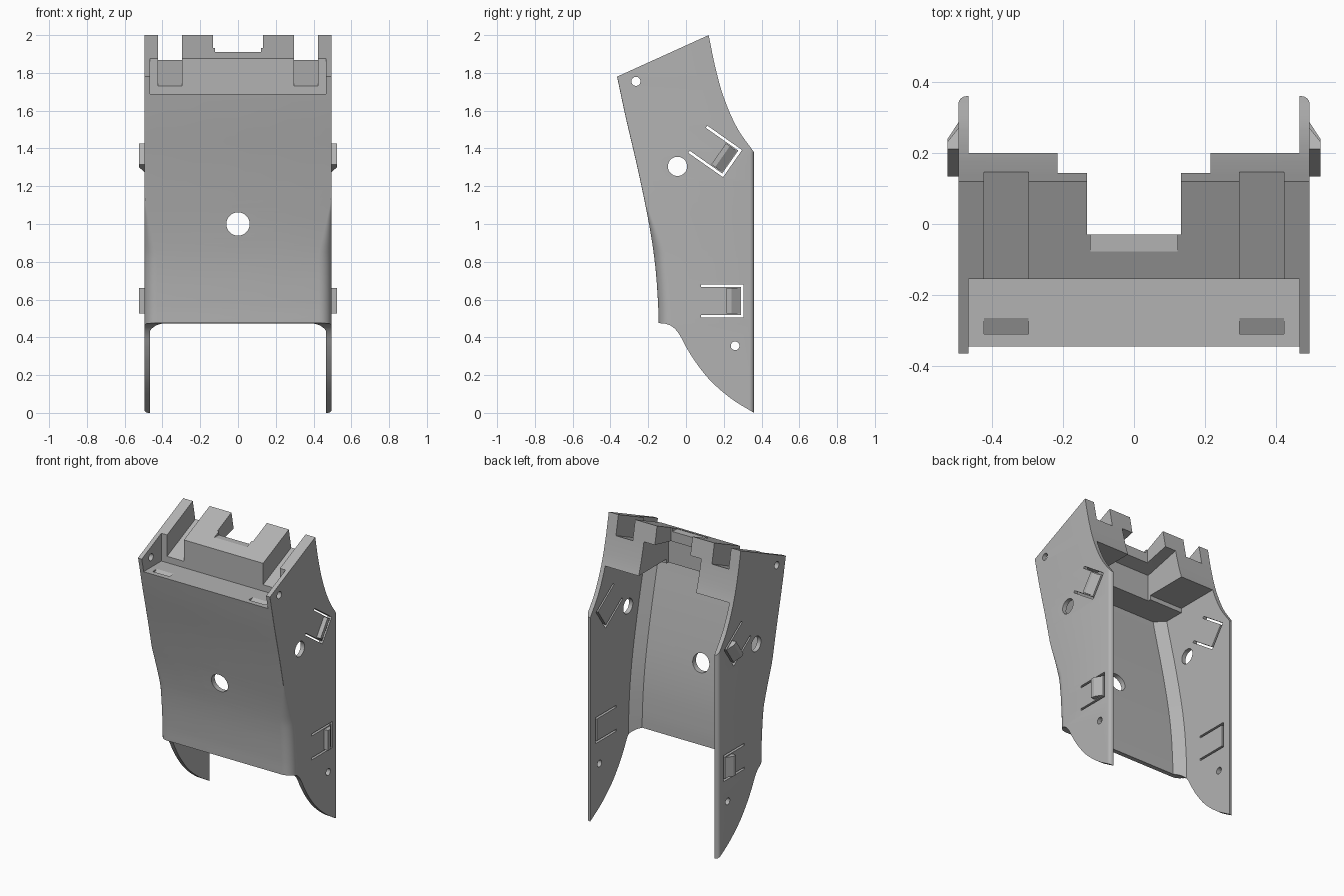
import bpy, bmesh, math
from mathutils import Matrix, Vector

cube = bpy.data.objects.get("Cube")
if cube:
    bpy.data.objects.remove(cube, do_unlink=True)

grey = bpy.data.materials.new("plain grey")
grey.use_nodes = True
colour = (0.45, 0.45, 0.45, 1)
grey.diffuse_color = colour
grey.node_tree.nodes["Principled BSDF"].inputs["Base Color"].default_value = colour


def loft(name, rings):
    """Closed solid through a list of matching point rings."""
    bm = bmesh.new()
    rows = [[bm.verts.new(p) for p in ring] for ring in rings]
    for a, b in zip(rows, rows[1:]):
        for i in range(len(a)):
            j = (i + 1) % len(a)
            bm.faces.new((a[i], a[j], b[j], b[i]))
    bm.faces.new(rows[0][::-1])
    bm.faces.new(rows[-1])
    bmesh.ops.recalc_face_normals(bm, faces=bm.faces)
    mesh = bpy.data.meshes.new(name)
    bm.to_mesh(mesh)
    bm.free()
    obj = bpy.data.objects.new(name, mesh)
    obj.data.materials.append(grey)
    bpy.context.collection.objects.link(obj)
    return obj


def prism(name, yz, x0, x1):
    """Side profile extruded across x."""
    return loft(name, [[(x, y, z) for y, z in yz] for x in (x0, x1)])


def box(name, x0, x1, y0, y1, z0, z1):
    return prism(name, [(y0, z0), (y1, z0), (y1, z1), (y0, z1)], x0, x1)


def circle(y, z, r, n=32):
    return [(y + r * math.cos(2 * math.pi * i / n), z + r * math.sin(2 * math.pi * i / n))
            for i in range(n)]


def boolean(target, tool, operation="DIFFERENCE"):
    mod = target.modifiers.new("cut", "BOOLEAN")
    mod.operation = operation
    mod.solver = "EXACT"
    mod.object = tool
    bpy.context.view_layer.objects.active = target
    bpy.ops.object.modifier_apply(modifier=mod.name)
    bpy.data.objects.remove(tool, do_unlink=True)


def smooth_path(points, steps=5):
    """Catmull-Rom curve through the points."""
    p = [Vector(q) for q in points]
    p = [2 * p[0] - p[1]] + p + [2 * p[-1] - p[-2]]
    out = []
    for a, b, c, d in zip(p, p[1:], p[2:], p[3:]):
        for i in range(steps):
            t = i / steps
            out.append(tuple(0.5 * (2 * b + (c - a) * t + (2 * a - 5 * b + 4 * c - d) * t * t
                                    + (3 * b - a - 3 * c + d) * t ** 3)))
    return out + [tuple(p[-2])]


# Side outline curves
front = smooth_path([(-0.145, 0.475), (-0.148, 0.58), (-0.16, 0.75), (-0.182, 0.92),
                     (-0.215, 1.1), (-0.262, 1.32), (-0.318, 1.56), (-0.365, 1.78)])
back = smooth_path([(0.12, 2.0), (0.155, 1.83), (0.2, 1.67), (0.27, 1.51), (0.36, 1.38)])
bottom = smooth_path([(0.36, 0.0), (0.24, 0.075), (0.13, 0.17), (0.05, 0.27), (0.0, 0.35),
                      (-0.035, 0.415), (-0.07, 0.455), (-0.11, 0.472), (-0.145, 0.475)])


def ring(z, y, half, r, segs, back_y, back_r):
    """Horizontal section with rounded front and back corners."""
    side = []
    for cy, rad, sign, n in ((back_y - back_r, back_r, 1, 4), (y + r, r, -1, segs)):
        arc = [math.pi / 2 * i / n for i in range(n + 1)]
        if sign > 0:
            arc.reverse()
        side += [(half - rad + rad * math.cos(a), cy + sign * rad * math.sin(a), z) for a in arc]
    return side + [(-px, py, pz) for px, py, pz in reversed(side)]


def corner(z):
    t = min(1, max(0, (1.12 - z) / 0.28))
    return 0.003 + 0.064 * t


# Outer shell: rounded loft trimmed to the side outline
spine = [(-0.145, -0.1)] + front + [(-0.42, 2.05)]
shell = loft("shell", [ring(z, y, 0.495, corner(z), 8, 0.36, 0.022) for y, z in spine])
boolean(shell, prism("outline", front[:-1] + [(-0.365, 1.78)] + back + bottom[:-1], -0.6, 0.6),
        "INTERSECT")

# Hollow inside with chamfered front corners
inner = [(-0.145, -0.2)] + [p for p in front if p[1] < 1.62] + [(-0.335, 1.64)]
boolean(shell, loft("hollow", [ring(z, y + 0.035, 0.466, 0.06, 1, 0.6, 0.01) for y, z in inner]))
boolean(shell, box("rear_hollow", -0.466, 0.466, -0.1, 0.6, 1.5, 1.67))
boolean(shell, prism("centre_hollow", [(-0.12, 1.55), (-0.12, 1.82), (0.14, 1.88),
                                       (0.6, 1.88), (0.6, 1.55)], -0.215, 0.215))

# Top ledge, notches and centre opening
boolean(shell, box("ledge", -0.466, 0.466, -0.6, -0.155, 1.687, 2.2))
boolean(shell, box("opening", -0.133, 0.133, -0.03, 0.6, 1.55, 2.2))
boolean(shell, box("opening_shelf", -0.122, 0.122, -0.078, 0.1, 1.908, 2.2))
for s in (-1, 1):
    x0, x1 = sorted((s * 0.297, s * 0.423))
    boolean(shell, prism("notch", [(-0.2, 1.71), (0.4, 1.982), (0.4, 2.3), (-0.2, 2.3)], x0, x1))
    boolean(shell, prism("ledge_recess", [(-0.31, 1.665), (-0.31, 1.75), (-0.265, 1.75),
                                          (-0.265, 1.687)], x0, x1))

# Round holes through the sides and the front
for y, z, r in ((-0.045, 1.305, 0.051), (0.26, 0.355, 0.023), (-0.265, 1.755, 0.024)):
    boolean(shell, prism("side_hole", circle(y, z, r), -0.7, 0.7))
boolean(shell, loft("front_hole", [[(a, y, 1.0 + b) for a, b in circle(0, 0, 0.062)]
                                   for y in (-0.5, 0.1)]))


# Snap clips: U-shaped slot with a wedge at the free end
def placed(points, y, z, angle):
    m = Matrix.Rotation(angle, 2)
    return [tuple(m @ Vector(p) + Vector((y, z))) for p in points]


def wedge(name, s, y, z, angle):
    rings = []
    for w in (-0.068, 0.068):
        section = [(0.47, -0.085), (0.525, -0.085), (0.525, -0.06), (0.495, -0.014), (0.47, -0.014)]
        spots = placed([(u, w) for _, u in section], y, z, angle)
        rings.append([(s * x, py, pz) for (x, _), (py, pz) in zip(section, spots)])
    return loft(name, rings)


slot = [(-0.22, 0.088), (0.005, 0.088), (0.005, -0.088), (-0.22, -0.088),
        (-0.22, -0.074), (-0.01, -0.074), (-0.01, 0.074), (-0.22, 0.074)]
clips = {"lower": (0.3, 0.593, 0.0), "upper": (0.2425, 1.3225, math.radians(-35))}
for level, (y, z, angle) in clips.items():
    boolean(shell, prism("clip_slot", placed(slot, y, z, angle), -0.7, 0.7))
    for s, hand in ((1, "left"), (-1, "right")):
        wedge(f"{level}_{hand}_clip", s, y, z, angle)

# Smooth curved surfaces, keep the sharp edges
bpy.ops.object.select_all(action="DESELECT")
shell.select_set(True)
bpy.context.view_layer.objects.active = shell
bpy.ops.object.shade_smooth_by_angle(angle=math.radians(25))
